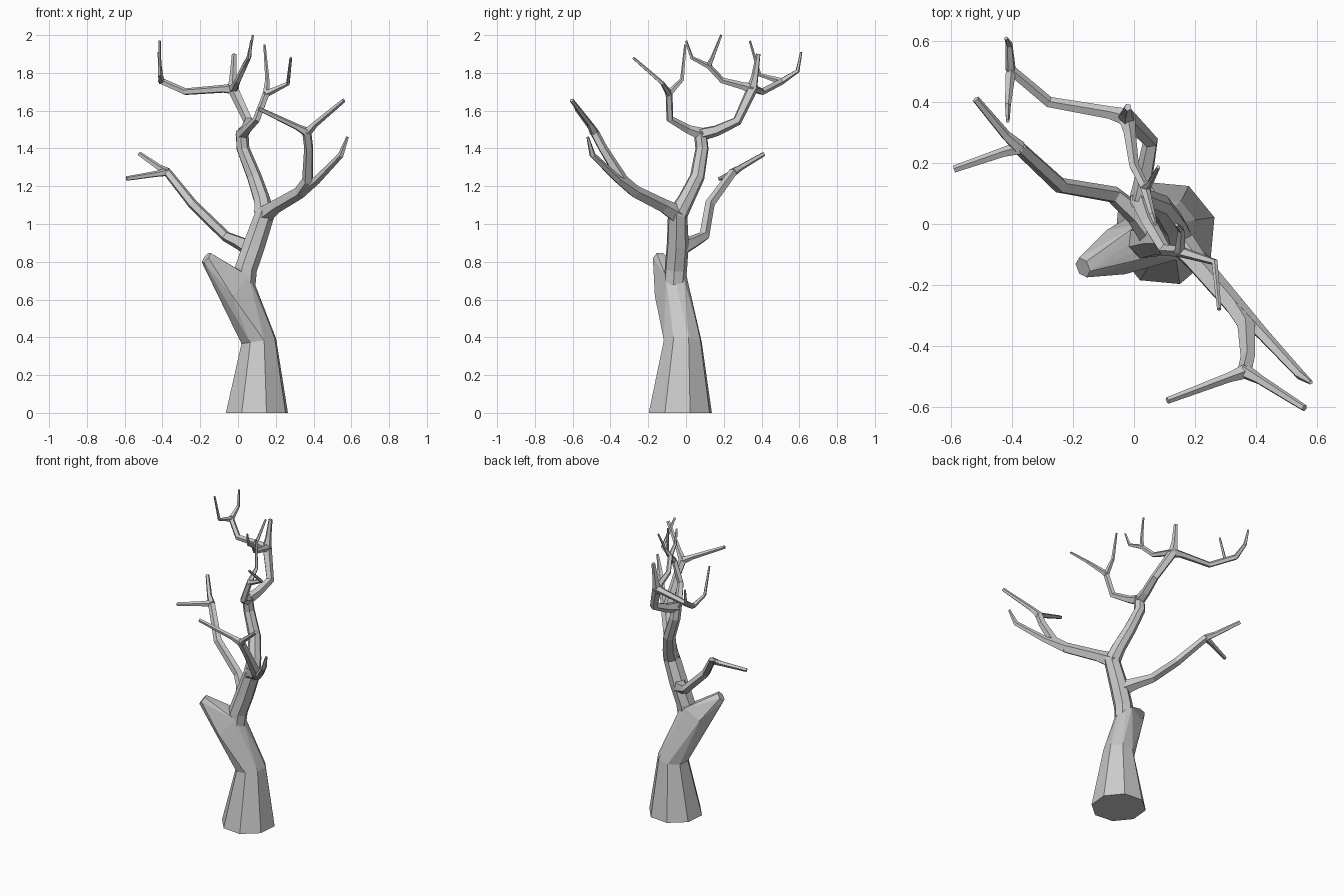
import bpy, bmesh, math
from mathutils import Vector

if "Cube" in bpy.data.objects:
    bpy.data.objects.remove(bpy.data.objects["Cube"])


def finish(name, bm):
    bmesh.ops.recalc_face_normals(bm, faces=bm.faces)
    mesh = bpy.data.meshes.new(name)
    bm.to_mesh(mesh)
    bm.free()
    obj = bpy.data.objects.new(name, mesh)
    bpy.context.collection.objects.link(obj)
    return obj


def ring(c, normal, rx, ry, sides, side_axis, turn=0.0):
    """Points of a polygon around c, perpendicular to normal."""
    n = Vector(normal).normalized()
    u = Vector(side_axis)
    u = (u - n * u.dot(n)).normalized()
    v = n.cross(u)
    angles = [turn + 2 * math.pi * i / sides for i in range(sides)]
    return [Vector(c) + u * (rx * math.cos(a)) + v * (ry * math.sin(a)) for a in angles]


def loft(name, rings):
    bm = bmesh.new()
    rows = [[bm.verts.new(p) for p in r] for r in rings]
    n = len(rows[0])
    for a, b in zip(rows, rows[1:]):
        for i in range(n):
            j = (i + 1) % n
            bm.faces.new((a[i], a[j], b[j], b[i]))
    bm.faces.new(rows[0][::-1])
    bm.faces.new(rows[-1])
    return finish(name, bm)


def hull(name, points):
    bm = bmesh.new()
    for p in points:
        bm.verts.new(p)
    bmesh.ops.convex_hull(bm, input=bm.verts)
    loose = [v for v in bm.verts if not v.link_faces]
    bmesh.ops.delete(bm, geom=loose, context='VERTS')
    bmesh.ops.dissolve_limit(bm, angle_limit=0.03, verts=bm.verts, edges=bm.edges)
    return finish(name, bm)


def branch(name, path, sides=5):
    """Tapered tube along (x, y, z, radius) nodes."""
    pts = [Vector(p[:3]) for p in path]
    segs = [(b - a).normalized() for a, b in zip(pts, pts[1:])]
    axis = segs[0].orthogonal()
    rings = []
    for i, p in enumerate(pts):
        t = (segs[max(i - 1, 0)] + segs[min(i, len(segs) - 1)]).normalized()
        axis = (axis - t * axis.dot(t)).normalized()
        r = path[i][3] * 1.05
        rings.append(ring(p, t, r, r, sides, axis))
    return loft(name, rings)


# Flared foot of the trunk
X, Z = (1, 0, 0), (0, 0, 1)
foot = ring((0.10, -0.03, 0), Z, 0.172, 0.175, 8, X, 0.3)
waist = ring((0.11, -0.017, 0.38), (-0.15, 0, 1), 0.097, 0.105, 8, X, 0.3)
loft("trunk_foot", [foot, waist])

# Leaning trunk with the broken limb stub
stub = ring((-0.168, -0.143, 0.822), (-0.75, -0.3, 0.6), 0.036, 0.034, 6, X)
notch = ring((0.025, -0.06, 0.74), (0.5, 0, 1), 0.058, 0.06, 7, X)
bulge = [(-0.03, -0.165, 0.62), (-0.09, -0.02, 0.68)]
hull("trunk_and_broken_limb", waist + stub + notch + [Vector(p) for p in bulge])

# Main stem rising out of the trunk
branch("main_stem", [
    (0.035, -0.06, 0.68, 0.055), (0.04, -0.055, 0.76, 0.058),
    (0.085, -0.045, 0.89, 0.057), (0.14, -0.045, 1.05, 0.052),
    (0.125, 0.0, 1.13, 0.043), (0.085, 0.06, 1.25, 0.038),
    (0.025, 0.085, 1.40, 0.034), (0.02, 0.075, 1.49, 0.033)], 7)

# Low left limb with its two twigs
left_fork = (-0.375, 0.25, 1.275, 0.022)
branch("left_limb", [
    (0.07, -0.04, 0.87, 0.05), (0.01, 0.03, 0.90, 0.036), (-0.065, 0.095, 0.935, 0.028),
    (-0.24, 0.125, 1.105, 0.026), left_fork])
branch("left_twig_back", [left_fork, (-0.42, 0.29, 1.30, 0.016), (-0.52, 0.41, 1.37, 0.012)])
branch("left_twig_front", [left_fork, (-0.43, 0.235, 1.265, 0.016), (-0.59, 0.18, 1.24, 0.012)])

# Right limb, splitting into an outer twig and an upright one
right_split = (0.33, -0.27, 1.17, 0.033)
right_fork = (0.365, -0.485, 1.485, 0.024)
branch("right_limb", [
    (0.125, -0.03, 1.04, 0.052), (0.20, -0.12, 1.095, 0.037), right_split])
branch("right_outer_twig", [
    right_split, (0.42, -0.36, 1.235, 0.021), (0.545, -0.495, 1.365, 0.016),
    (0.58, -0.52, 1.46, 0.007)])
branch("right_upright", [
    right_split, (0.37, -0.335, 1.23, 0.03), (0.375, -0.44, 1.40, 0.024), right_fork])
branch("right_fork_outer", [right_fork, (0.41, -0.51, 1.53, 0.016), (0.56, -0.605, 1.655, 0.011)])
branch("right_fork_inner", [right_fork, (0.31, -0.505, 1.515, 0.016), (0.11, -0.58, 1.61, 0.011)])

# Front upper limb and its twigs
crown = (0.02, 0.08, 1.475, 0.034)
front_fork = (0.15, -0.09, 1.69, 0.018)
branch("front_upper_limb", [
    crown, (0.045, 0.01, 1.50, 0.024), (0.10, -0.085, 1.555, 0.02), front_fork])
branch("front_twig_upright", [
    front_fork, (0.155, -0.02, 1.765, 0.011), (0.14, -0.003, 1.95, 0.006)])
branch("front_twig_outer", [
    front_fork, (0.265, -0.125, 1.745, 0.011), (0.28, -0.28, 1.88, 0.007)])

# Back upper limb up to the three-way crown fork
back_fork = (-0.025, 0.35, 1.715, 0.029)
branch("back_upper_limb", [
    crown, (0.035, 0.16, 1.495, 0.029), (0.055, 0.27, 1.545, 0.025), back_fork])
branch("back_short_twig", [back_fork, (-0.025, 0.365, 1.78, 0.019), (-0.02, 0.383, 1.90, 0.012)])

# Long back left twig
tip_fork = (-0.405, 0.505, 1.755, 0.017)
branch("back_left_limb", [
    back_fork, (-0.08, 0.365, 1.715, 0.021), (-0.28, 0.40, 1.70, 0.018), tip_fork])
branch("back_left_twig_outer", [
    tip_fork, (-0.41, 0.59, 1.81, 0.011), (-0.42, 0.61, 1.91, 0.006)])
branch("back_left_twig_inner", [
    tip_fork, (-0.415, 0.39, 1.79, 0.01), (-0.415, 0.338, 1.97, 0.006)])

# Crown twigs reaching forward to the top
top_fork = (0.035, 0.12, 1.835, 0.015)
branch("crown_limb", [
    back_fork, (-0.015, 0.30, 1.73, 0.02), (0.0, 0.19, 1.76, 0.016), top_fork])
branch("crown_twig_back", [top_fork, (0.055, 0.14, 1.88, 0.01), (0.08, 0.187, 2.0, 0.006)])
branch("crown_twig_front", [top_fork, (0.06, 0.03, 1.88, 0.01), (0.07, 0.0, 1.97, 0.006)])
